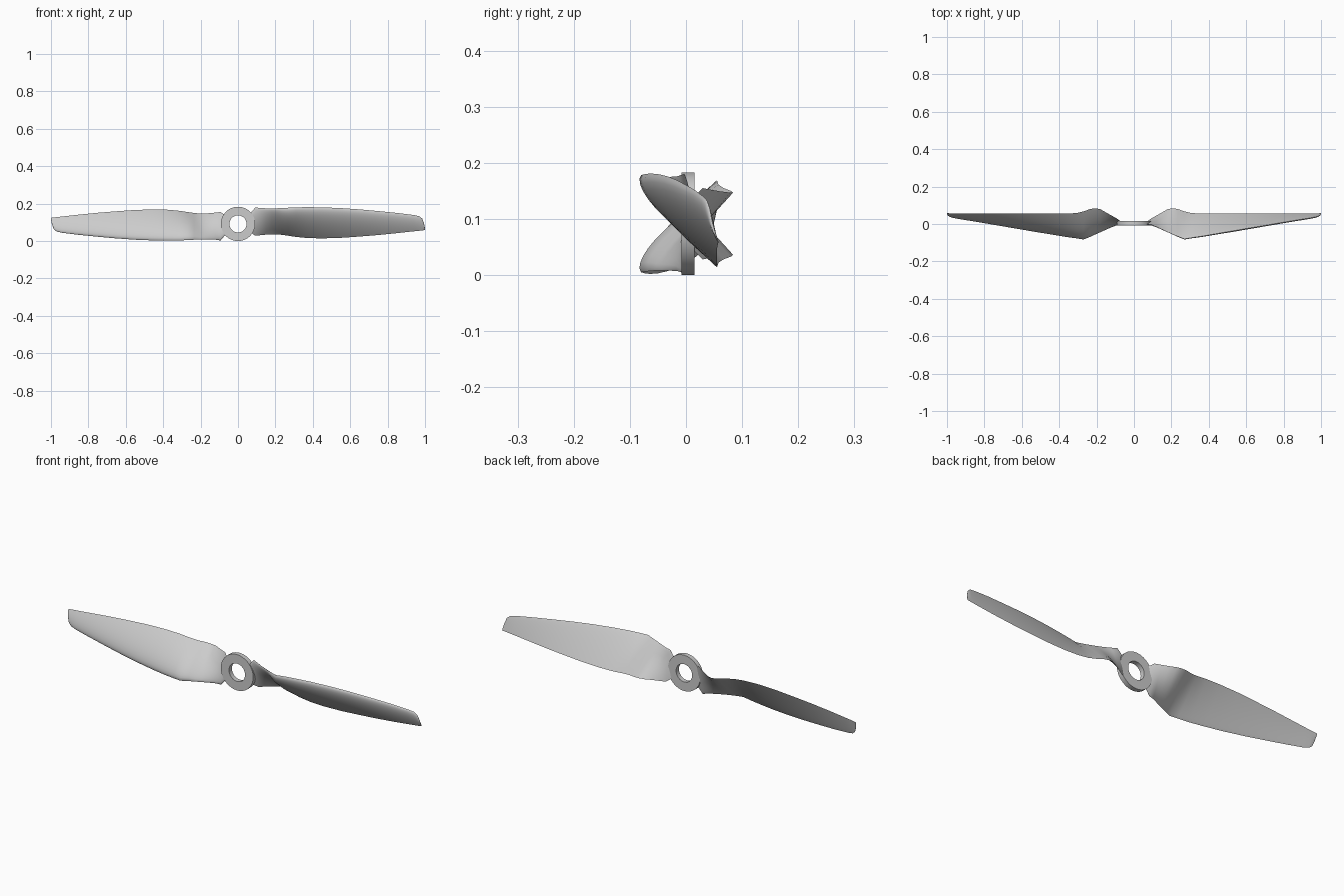
import bpy, bmesh, math

if "Cube" in bpy.data.objects:
    bpy.data.objects.remove(bpy.data.objects["Cube"])

CZ = 0.0915   # height of the hub axis


def finish(name, bm, angle):
    bmesh.ops.recalc_face_normals(bm, faces=bm.faces)
    me = bpy.data.meshes.new(name)
    bm.to_mesh(me)
    bm.free()
    ob = bpy.data.objects.new(name, me)
    bpy.context.collection.objects.link(ob)
    bpy.ops.object.select_all(action='DESELECT')
    bpy.context.view_layer.objects.active = ob
    ob.select_set(True)
    bpy.ops.object.shade_smooth_by_angle(angle=math.radians(angle))
    return ob


def skin(bm, loops, closed=False):
    n = len(loops[0])
    pairs = list(zip(loops, loops[1:]))
    if closed:
        pairs.append((loops[-1], loops[0]))
    for a, b in pairs:
        for i in range(n):
            j = (i + 1) % n
            bm.faces.new((a[i], a[j], b[j], b[i]))


# Hub: ring turned about the y axis
def hub():
    bm = bmesh.new()
    profile = [(0.0455, -0.008), (0.0915, -0.008), (0.0915, 0.0155), (0.0455, 0.0155)]
    loops = []
    for k in range(64):
        a = 2 * math.pi * k / 64
        loops.append([bm.verts.new((r * math.cos(a), y, CZ + r * math.sin(a))) for r, y in profile])
    skin(bm, loops, closed=True)
    finish("hub_ring", bm, 30)


# Blade stations: x, leading edge y z, trailing edge y z
STATIONS = [
    (0.068, 0.000, 0.150, 0.012, 0.045),
    (0.093, -0.003, 0.180, 0.030, 0.028),
    (0.120, -0.015, 0.176, 0.045, 0.031),
    (0.150, -0.029, 0.175, 0.062, 0.034),
    (0.180, -0.043, 0.175, 0.079, 0.036),
    (0.205, -0.054, 0.175, 0.084, 0.036),
    (0.235, -0.066, 0.176, 0.080, 0.033),
    (0.270, -0.080, 0.178, 0.067, 0.028),
    (0.310, -0.073, 0.180, 0.058, 0.022),
    (0.370, -0.064, 0.181, 0.056, 0.016),
    (0.450, -0.050, 0.180, 0.055, 0.014),
    (0.550, -0.033, 0.176, 0.055, 0.017),
    (0.650, -0.016, 0.169, 0.055, 0.024),
    (0.750, 0.001, 0.160, 0.055, 0.032),
    (0.850, 0.018, 0.150, 0.055, 0.042),
    (0.940, 0.032, 0.139, 0.056, 0.052),
    (0.970, 0.038, 0.132, 0.057, 0.055),
    (0.985, 0.042, 0.120, 0.057, 0.057),
    (0.995, 0.047, 0.093, 0.058, 0.058),
    (1.000, 0.055, 0.066, 0.058, 0.059),
]
STEPS = 14


def section(st):
    x, ly, lz, ty, tz = st
    dy, dz = ty - ly, tz - lz
    # front side is arched, back side nearly flat
    front, back = (0.11, 0.012) if x > 0.22 else (0.07, 0.02)
    us = [0.5 - 0.5 * math.cos(math.pi * i / STEPS) for i in range(STEPS + 1)]
    pts = [(u, -front) for u in us] + [(u, back) for u in us[-2:0:-1]]
    out = []
    for u, h in pts:
        arch = h * 2.6 * (math.sqrt(u) * (1 - u))
        out.append((x, ly + dy * u - dz * arch, lz + dz * u + dy * arch))
    return out


def blade(name, side):
    bm = bmesh.new()
    loops = []
    for st in STATIONS:
        # the opposite blade is a half turn about the hub axis
        loops.append([bm.verts.new((side * x, y, CZ + side * (z - CZ))) for x, y, z in section(st)])
    skin(bm, loops)
    bm.faces.new(loops[0])
    bm.faces.new(loops[-1])
    finish(name, bm, 40)


hub()
blade("right_blade", 1)
blade("left_blade", -1)
